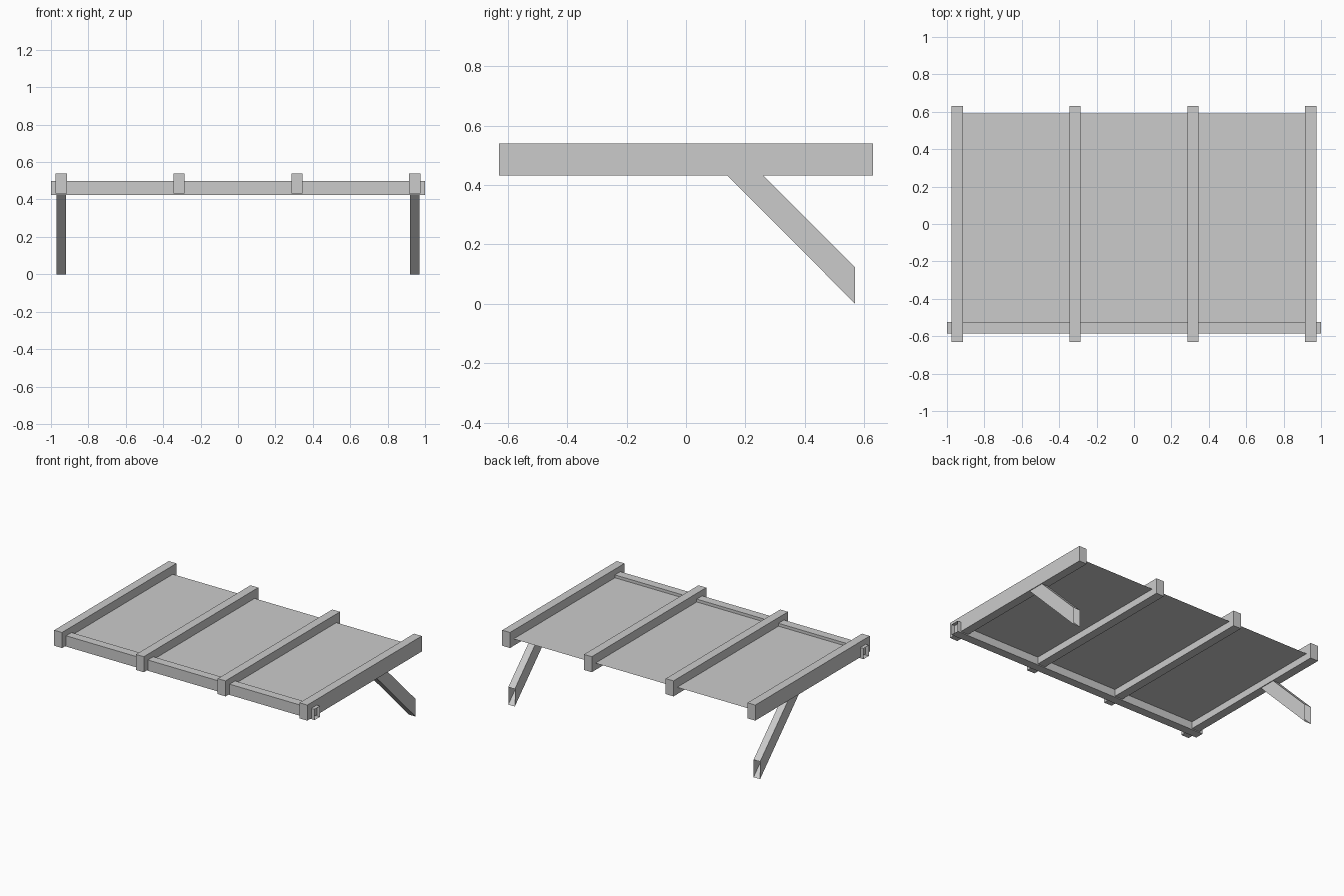
import bpy

default_cube = bpy.data.objects.get("Cube")
if default_cube:
    bpy.data.objects.remove(default_cube, do_unlink=True)

grey = bpy.data.materials.new("plain grey")
grey.use_nodes = True
COLOUR = (0.6, 0.6, 0.6, 1)
grey.diffuse_color = COLOUR
grey.node_tree.nodes["Principled BSDF"].inputs["Base Color"].default_value = COLOUR


def make_object(name, verts, faces):
    mesh = bpy.data.meshes.new(name)
    mesh.from_pydata(verts, [], faces)
    mesh.materials.append(grey)
    obj = bpy.data.objects.new(name, mesh)
    bpy.context.collection.objects.link(obj)
    return obj


def extrude_x(name, profile, x0, x1, skip_sides=(), caps=True):
    """Extrude a counter-clockwise (y, z) profile along x, leaving chosen faces open."""
    n = len(profile)
    verts = [(x, y, z) for x in (x0, x1) for y, z in profile]
    faces = [(i, i + n, (i + 1) % n + n, (i + 1) % n)[::-1]
             for i in range(n) if i not in skip_sides]
    if caps:
        faces += [tuple(reversed(range(n))), tuple(range(n, 2 * n))]
    return make_object(name, verts, faces)


def rectangle(y0, y1, z0, z1):
    return [(y0, z0), (y1, z0), (y1, z1), (y0, z1)]


# Four rafters running front to back
RAFTER_HALF = 0.03
for i in range(4):
    x = -0.945 + i * 0.63
    extrude_x(f"rafter_{i + 1}", rectangle(-0.63, 0.63, 0.432, 0.54),
              x - RAFTER_HALF, x + RAFTER_HALF)

# Hollow front beam with open ends
extrude_x("front_beam", rectangle(-0.585, -0.525, 0.425, 0.5), -1, 1, caps=False)

# Thin roof sheet
make_object("roof_sheet",
            [(-0.945, -0.55, 0.48), (0.945, -0.55, 0.48),
             (0.945, 0.59, 0.48), (-0.945, 0.59, 0.48)], [(0, 1, 2, 3)])

# Slanted wall braces, hollow and open at the upper and wall ends
brace = [(0.14, 0.432), (0.57, 0), (0.57, 0.122), (0.26, 0.432)]
for side, x in (("right", -0.945), ("left", 0.945)):
    extrude_x(f"{side}_brace", brace, x - 0.025, x + 0.025, skip_sides=(1, 3))
